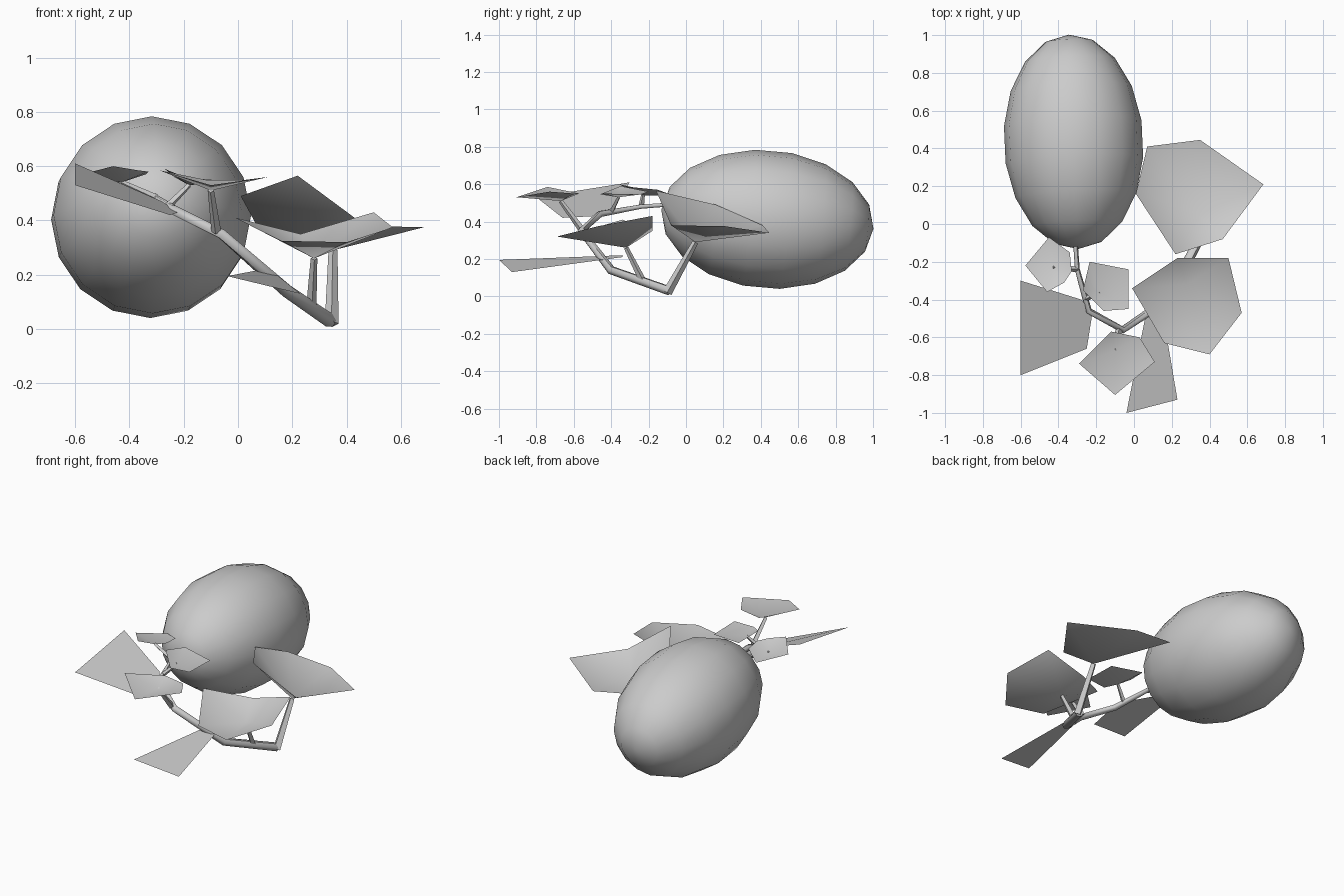
import bpy, bmesh, math
from mathutils import Vector, Matrix

starter = bpy.data.objects.get("Cube")
if starter:
    bpy.data.objects.remove(starter, do_unlink=True)

# One flat grey for the whole plant
grey = bpy.data.materials.new("plain_grey")
grey.use_nodes = True
colour = (0.6, 0.6, 0.6, 1)
grey.diffuse_color = colour
grey.node_tree.nodes["Principled BSDF"].inputs["Base Color"].default_value = colour


def finish(bm, name, smooth_angle=None):
    """Turn a bmesh into a named, shaded object."""
    mesh = bpy.data.meshes.new(name)
    bm.to_mesh(mesh)
    bm.free()
    mesh.materials.append(grey)
    obj = bpy.data.objects.new(name, mesh)
    bpy.context.collection.objects.link(obj)
    if smooth_angle:
        bpy.ops.object.select_all(action='DESELECT')
        bpy.context.view_layer.objects.active = obj
        obj.select_set(True)
        bpy.ops.object.shade_smooth_by_angle(angle=math.radians(smooth_angle))
    return obj


def tube(name, path, radii, sides):
    """Sweep a ring along a path, with one radius per point."""
    bm = bmesh.new()
    points = [Vector(p) for p in path]
    rings = []
    for i, point in enumerate(points):
        before = points[max(i - 1, 0)]
        after = points[min(i + 1, len(points) - 1)]
        turn = (after - before).to_track_quat('Z', 'Y')
        ring = []
        for k in range(sides):
            a = math.tau * k / sides
            offset = Vector((math.cos(a), math.sin(a), 0)) * radii[i]
            ring.append(bm.verts.new(point + turn @ offset))
        rings.append(ring)
    for low, high in zip(rings, rings[1:]):
        for k in range(sides):
            n = (k + 1) % sides
            bm.faces.new((low[k], low[n], high[n], high[k]))
    bm.faces.new(reversed(rings[0]))
    bm.faces.new(rings[-1])
    return finish(bm, name, 60)


def leaf(name, rim, middle=None, stalk_from=None):
    """Thin leaf: a fan around a sunken middle, with an optional stalk."""
    bm = bmesh.new()
    edge = [bm.verts.new(p) for p in rim]
    if middle:
        hub = bm.verts.new(middle)
        for a, b in zip(edge, edge[1:] + edge[:1]):
            bm.faces.new((hub, a, b))
    else:
        bm.faces.new(edge)
    bm.normal_update()
    if sum(f.normal.z for f in bm.faces) < 0:
        bmesh.ops.reverse_faces(bm, faces=bm.faces[:])
    finish(bm, name, 80)
    if stalk_from:
        thick = 0.007 + 0.06 * (Vector(middle) - Vector(stalk_from)).length
        tube(name + "_stalk", [stalk_from, middle], [thick, thick * 0.65], 4)


# Large oval fruit, tilted slightly down towards the back
bm = bmesh.new()
bmesh.ops.create_uvsphere(bm, u_segments=16, v_segments=9, radius=1)
axis = Vector((-0.05, 1.13, -0.1)).to_track_quat('Z', 'Y').to_matrix().to_4x4()
place = Matrix.Translation((-0.32, 0.435, 0.412))
bmesh.ops.transform(bm, verts=bm.verts,
                    matrix=place @ axis @ Matrix.Diagonal((0.37, 0.37, 0.57, 1)))
finish(bm, "fruit", 60)

# Vine that curls from the fruit down to the ground
tube("vine",
     [(-0.31, -0.1, 0.49), (-0.3, -0.24, 0.48), (-0.24, -0.46, 0.44),
      (-0.06, -0.56, 0.35), (0.18, -0.4, 0.14), (0.34, -0.09, 0.03)],
     [0.012, 0.013, 0.018, 0.02, 0.024, 0.026], 6)

# Two big cupped leaves on the left
leaf("back_left_leaf",
     [(0.01, 0.16, 0.49), (0.07, 0.41, 0.38), (0.35, 0.445, 0.34),
      (0.685, 0.21, 0.375), (0.47, -0.08, 0.38), (0.22, -0.16, 0.565)],
     (0.35, 0.05, 0.29), (0.345, -0.1, 0.02))
leaf("front_left_leaf",
     [(-0.01, -0.34, 0.41), (0.23, -0.18, 0.35), (0.5, -0.18, 0.43),
      (0.57, -0.47, 0.375), (0.4, -0.69, 0.32), (0.16, -0.63, 0.325)],
     (0.28, -0.32, 0.26), (0.27, -0.23, 0.08))

# Two flat leaves growing straight off the vine
leaf("low_front_leaf",
     [(0.09, -0.34, 0.22), (-0.04, -1, 0.195), (0.23, -0.93, 0.13),
      (0.13, -0.34, 0.21)])
leaf("right_leaf",
     [(-0.6, -0.3, 0.61), (-0.6, -0.8, 0.53), (-0.25, -0.66, 0.42),
      (-0.22, -0.47, 0.43), (-0.28, -0.4, 0.47)])

# Three small leaves on short stalks
leaf("small_front_leaf",
     [(-0.29, -0.74, 0.585), (-0.1, -0.905, 0.53), (0.11, -0.73, 0.56),
      (0.03, -0.6, 0.55), (-0.12, -0.57, 0.55)],
     (-0.1, -0.67, 0.51), (-0.08, -0.56, 0.36))
leaf("small_middle_leaf",
     [(-0.235, -0.2, 0.56), (-0.03, -0.24, 0.545), (-0.03, -0.45, 0.55),
      (-0.16, -0.46, 0.545), (-0.27, -0.35, 0.59)],
     (-0.18, -0.36, 0.53), (-0.26, -0.4, 0.45))
leaf("small_back_leaf",
     [(-0.45, -0.07, 0.54), (-0.34, -0.15, 0.57), (-0.33, -0.25, 0.58),
      (-0.37, -0.31, 0.585), (-0.46, -0.36, 0.6), (-0.575, -0.22, 0.57)],
     (-0.43, -0.23, 0.54), (-0.3, -0.24, 0.48))
